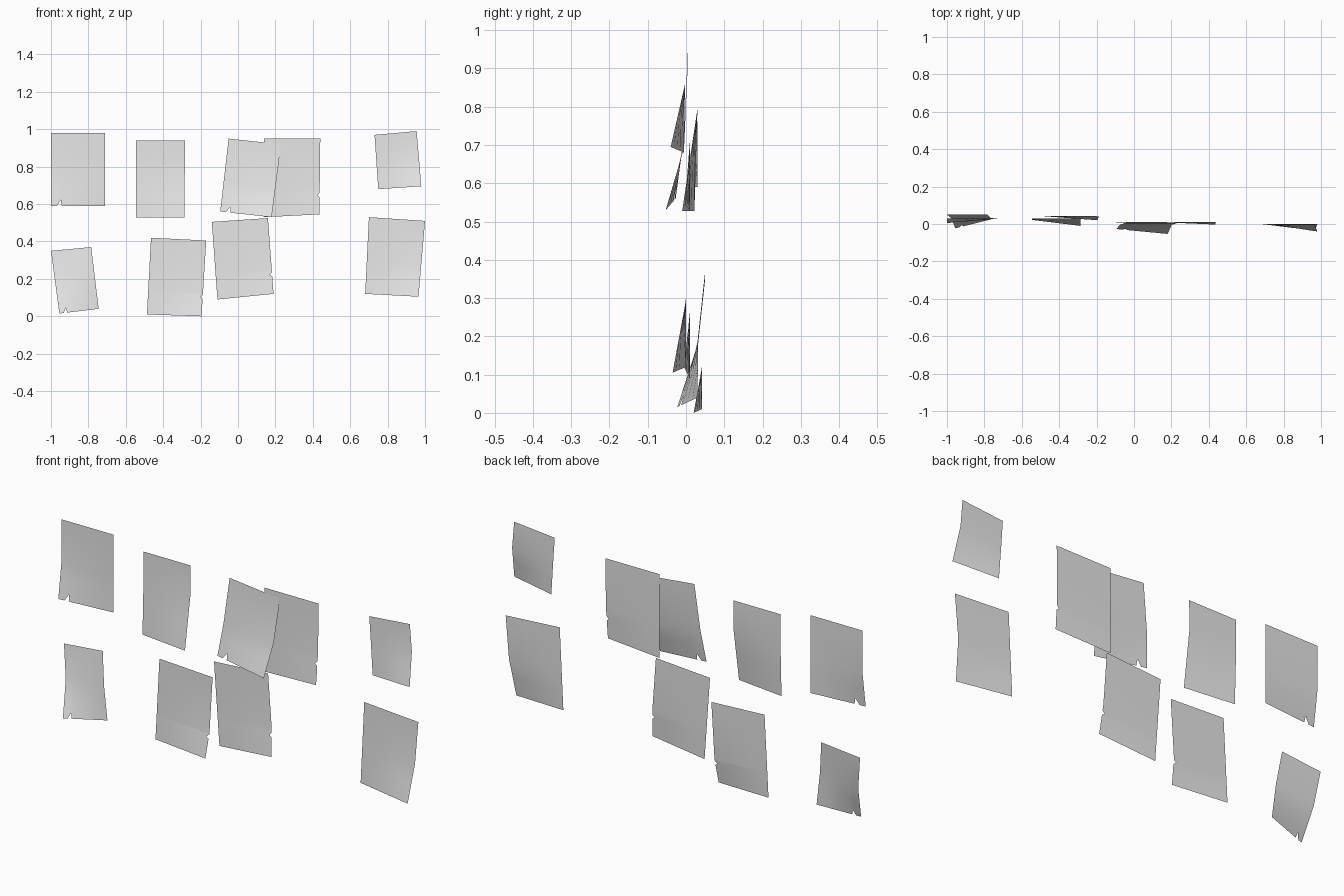
import bpy
import bmesh
from mathutils import Vector

cube = bpy.data.objects.get("Cube")
if cube:
    bpy.data.objects.remove(cube, do_unlink=True)

paper = bpy.data.materials.new("paper_grey")
paper.use_nodes = True
paper.diffuse_color = (0.8, 0.8, 0.8, 1)
bsdf = next(n for n in paper.node_tree.nodes if n.type == 'BSDF_PRINCIPLED')
bsdf.inputs["Base Color"].default_value = (0.8, 0.8, 0.8, 1)


def sheet(name, tl, tr, br, bl, depth, fold, tear=None):
    """Paper sheet: front corners (x, z), depth = y of top, fold line,
    bottom left, bottom right; fold = height fraction where the curl starts."""
    tl, tr, br, bl = map(Vector, (tl, tr, br, bl))
    y_top, y_fold, y_bl, y_br = depth
    cols = {0, 0.25, 0.5, 0.75, 1}
    rows = {0, fold * 0.5, fold, 1}
    if tear == "bottom":
        cols |= {0.11, 0.18, 0.2}
    if tear == "side":
        rows |= {0.23, 0.25, 0.285}
    cols, rows = sorted(cols), sorted(rows)

    def point(u, v):
        p = bl.lerp(br, u).lerp(tl.lerp(tr, u), v)
        if v >= fold:
            y = y_fold + (y_top - y_fold) * (v - fold) / (1 - fold)
        else:
            y_low = y_bl + (y_br - y_bl) * u
            y = y_low + (y_fold - y_low) * v / fold
        return p.x, y, p.y

    bm = bmesh.new()
    grid = []
    for v in rows:
        line = []
        for u in cols:
            # Pull one border point inwards to make the small tear
            if tear == "bottom" and v == 0 and u == 0.18:
                line.append(bm.verts.new(point(u, 0.08)))
            elif tear == "side" and u == 1 and v == 0.25:
                line.append(bm.verts.new(point(0.955, v)))
            else:
                line.append(bm.verts.new(point(u, v)))
        grid.append(line)
    for low, high in zip(grid, grid[1:]):
        for i in range(len(cols) - 1):
            bm.faces.new((low[i], low[i + 1], high[i + 1], high[i])).smooth = True
    mesh = bpy.data.meshes.new(name)
    bm.to_mesh(mesh)
    bm.free()
    mesh.materials.append(paper)
    bpy.context.collection.objects.link(bpy.data.objects.new(name, mesh))


# Upper row
sheet("upper_sheet_far_right", (-1, .98), (-.71, .98), (-.71, .59), (-1, .59),
      (.03, .03, .005, .03), .45, "bottom")
sheet("upper_sheet_right", (-.545, .94), (-.283, .94), (-.287, .527), (-.545, .527),
      (.03, .03, .022, -.01), .65)
sheet("upper_sheet_front", (-.05, .95), (.23, .92), (.18, .53), (-.095, .56),
      (.005, -.005, -.027, -.053), .42, "bottom")
sheet("upper_sheet_behind", (.14, .95), (.44, .95), (.435, .545), (.14, .53),
      (.01, .01, .01, -.003), .4, "side")
sheet("upper_sheet_far_left", (.73, .97), (.955, .99), (.98, .695), (.75, .68),
      (-.003, -.003, -.005, -.04), .55)

# Lower row
sheet("lower_sheet_far_right", (-1, .35), (-.785, .37), (-.745, .04), (-.955, .015),
      (.05, .032, -.023, .03), .5, "bottom")
sheet("lower_sheet_right", (-.465, .42), (-.17, .405), (-.195, 0), (-.487, .01),
      (.042, .042, .042, .02), .3, "side")
sheet("lower_sheet_left", (-.14, .505), (.16, .525), (.19, .12), (-.11, .09),
      (.01, .01, .01, -.005), .35, "side")
sheet("lower_sheet_far_left", (.7, .53), (1, .51), (.965, .105), (.68, .12),
      (0, 0, 0, -.035), .47)
